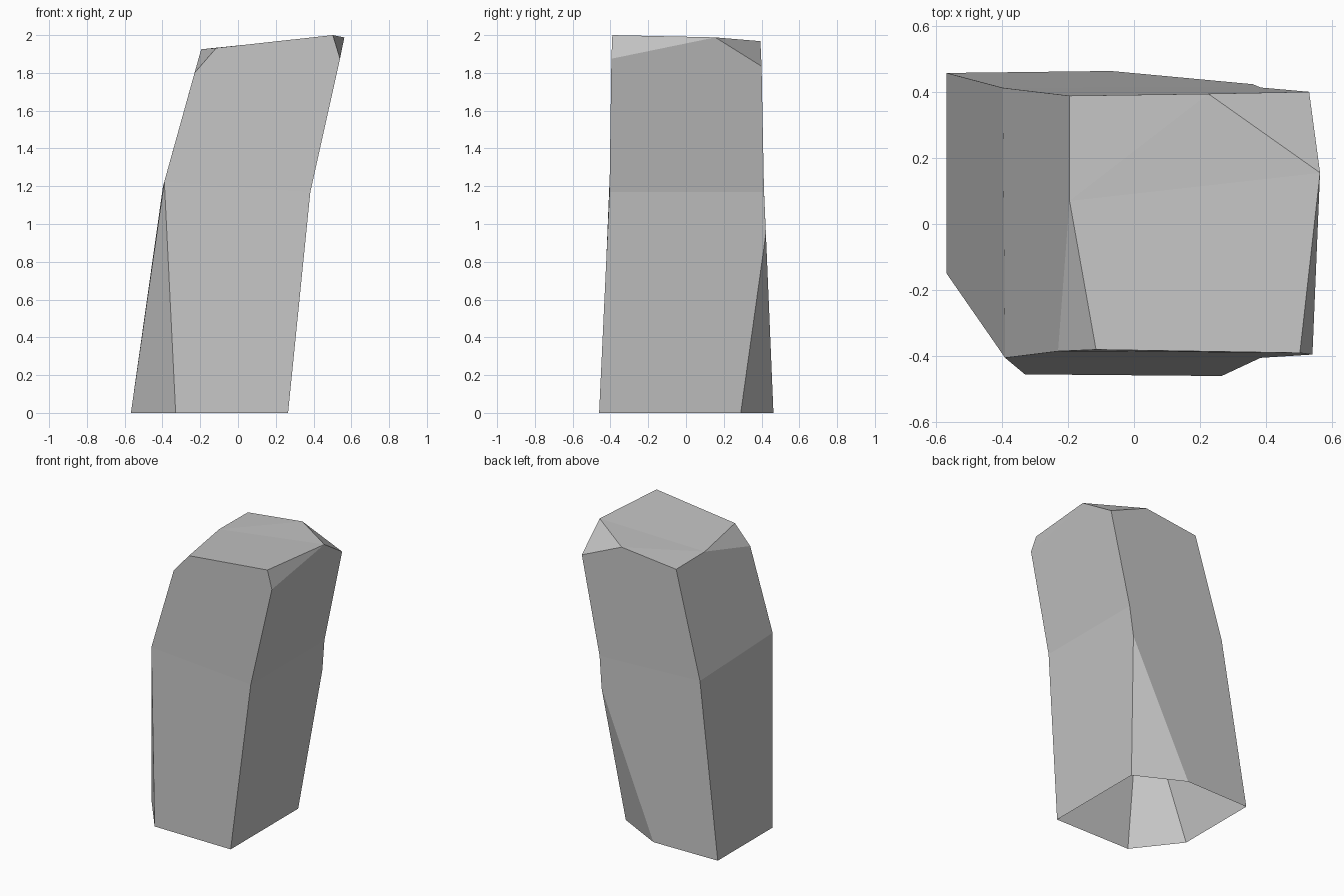
import bpy
import bmesh

cube = bpy.data.objects.get("Cube")
if cube:
    bpy.data.objects.remove(cube, do_unlink=True)

stone = bpy.data.materials.new("grey_stone")
stone.use_nodes = True
colour = (0.55, 0.55, 0.55, 1.0)
stone.diffuse_color = colour
stone.node_tree.nodes["Principled BSDF"].inputs["Base Color"].default_value = colour

# Corners of the leaning pillar, named by where they sit (west is -x, east is +x)
corners = {
    # open base rim
    "base_front_east": (0.265, -0.46, 0),
    "base_front_west": (-0.33, -0.455, 0),
    "base_west_front": (-0.567, -0.15, 0),
    "base_back_west": (-0.567, 0.457, 0),
    "base_back_east": (-0.07, 0.463, 0),
    "base_east_back": (0.265, 0.29, 0),
    # tip of the chipped rear corner
    "chip_tip": (0.36, 0.423, 0.95),
    # bend in the middle
    "mid_front_east": (0.383, -0.405, 1.17),
    "mid_front_west": (-0.39, -0.405, 1.225),
    "mid_back_west": (-0.397, 0.412, 1.2),
    "mid_back_east": (0.383, 0.413, 1.17),
    # shoulders below the cut top corners
    "low_front_east": (0.54, -0.395, 1.875),
    "low_front_west": (-0.23, -0.385, 1.8),
    "low_back_east": (0.53, 0.4, 1.835),
    # rim of the top
    "top_front_east": (0.502, -0.39, 2.0),
    "top_front_west": (-0.115, -0.38, 1.932),
    "top_west": (-0.195, 0.07, 1.925),
    "top_back_west": (-0.195, 0.388, 1.922),
    "top_back": (0.225, 0.394, 1.968),
    "top_east": (0.563, 0.155, 1.988),
}

# Flat facets, each a loop of corners
facets = [
    # lower walls and the two long chips
    "base_front_west base_front_east mid_front_east mid_front_west",
    "base_front_west mid_front_west base_west_front",
    "base_west_front mid_front_west mid_back_west base_back_west",
    "base_back_west mid_back_west mid_back_east chip_tip base_back_east",
    "base_back_east chip_tip base_east_back",
    "base_front_east base_east_back chip_tip mid_back_east mid_front_east",
    # upper walls
    "mid_front_west mid_front_east low_front_east top_front_east top_front_west low_front_west",
    "mid_front_west low_front_west top_west top_back_west mid_back_west",
    "mid_back_west top_back_west top_back low_back_east mid_back_east",
    "mid_front_east mid_back_east low_back_east top_east low_front_east",
    # cut top corners
    "low_front_west top_front_west top_west",
    "low_front_east top_east top_front_east",
    "low_back_east top_back top_east",
    # top
    "top_front_west top_front_east top_east top_west",
    "top_west top_east top_back",
    "top_west top_back top_back_west",
]

bm = bmesh.new()
verts = {name: bm.verts.new(place) for name, place in corners.items()}
for facet in facets:
    bm.faces.new([verts[name] for name in facet.split()])
bmesh.ops.recalc_face_normals(bm, faces=bm.faces)

mesh = bpy.data.meshes.new("rock_pillar")
bm.to_mesh(mesh)
bm.free()
mesh.materials.append(stone)
pillar = bpy.data.objects.new("rock_pillar", mesh)
bpy.context.collection.objects.link(pillar)
